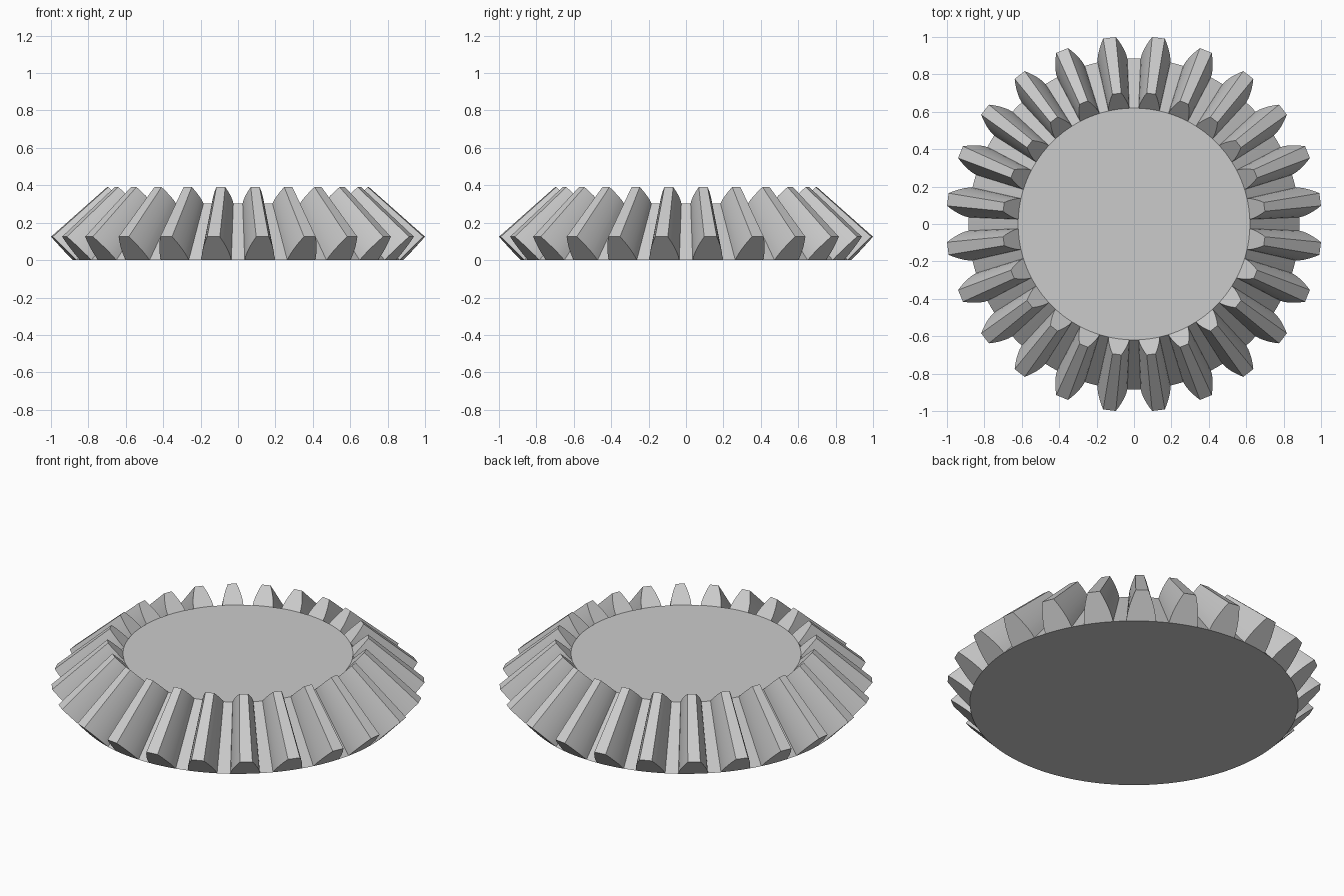
import bpy, bmesh, math
from mathutils import Vector, Matrix

cube = bpy.data.objects.get("Cube")
if cube:
    bpy.data.objects.remove(cube, do_unlink=True)

TEETH = 24
APEX = Vector((0, 0, 1.01))   # all tooth lines converge here
SHRINK = 0.7                  # small end relative to large end
ROOT_R, TIP_R, TIP_Z = 0.885, 1.004, 0.125
ROOT_HALF, TIP_HALF = 0.08, 0.034
STEPS = 6                     # segments along each flank
PITCH = math.tau / TEETH
HALF_ANGLE = math.asin(ROOT_HALF / ROOT_R)

steel = bpy.data.materials.new("grey steel")
steel.use_nodes = True
grey = (0.6, 0.6, 0.6, 1)
steel.diffuse_color = grey
steel.node_tree.nodes["Principled BSDF"].inputs["Base Color"].default_value = grey

bm = bmesh.new()


def add_pair(point):
    """Large-end vertex and its matching small-end vertex."""
    return bm.verts.new(point), bm.verts.new(APEX + (point - APEX) * SHRINK)


def arc(start, end, count):
    """Vertex pairs on the root circle, both ends included."""
    angles = [start + (end - start) * i / count for i in range(count + 1)]
    return [add_pair(Vector((-ROOT_R * math.sin(a), ROOT_R * math.cos(a), 0))) for a in angles]


def flank(side):
    """Curved flank from just above the root to the tip."""
    base_y = math.sqrt(ROOT_R ** 2 - ROOT_HALF ** 2)
    points = []
    for i in range(1, STEPS + 1):
        t = i / STEPS
        half = ROOT_HALF + (TIP_HALF - ROOT_HALF) * t ** 1.6
        points.append(Vector((side * half, base_y + (TIP_R - base_y) * t, TIP_Z * t)))
    return points


def bridge(pairs):
    for (a, b), (c, d) in zip(pairs, pairs[1:]):
        bm.faces.new((a, c, d, b))


# Teeth and the root strips between them
large_rim, small_rim = [], []
for n in range(TEETH):
    turn = Matrix.Rotation((n + 0.5) * PITCH, 3, 'Z')
    mid = (n + 0.5) * PITCH
    foot = arc(mid - HALF_ANGLE, mid + HALF_ANGLE, 4)
    gap = arc(mid + HALF_ANGLE, mid + PITCH - HALF_ANGLE, 2)
    right = [add_pair(turn @ p) for p in flank(1)]
    left = [add_pair(turn @ p) for p in flank(-1)]
    outline = [foot[0]] + right + left[::-1] + [foot[-1]]
    bridge(outline)
    bridge(gap)
    for end in (0, 1):
        bm.faces.new([p[end] for p in outline + foot[-2:0:-1]])
    large_rim += [p[0] for p in foot[:-1] + gap[:-1]]
    small_rim += [p[1] for p in foot[:-1] + gap[:-1]]

# Flat bottom and top discs
bm.faces.new(large_rim)
bm.faces.new(small_rim)

bmesh.ops.remove_doubles(bm, verts=bm.verts, dist=0.0005)
bmesh.ops.recalc_face_normals(bm, faces=bm.faces)
mesh = bpy.data.meshes.new("bevel_gear")
bm.to_mesh(mesh)
bm.free()
mesh.materials.append(steel)

gear = bpy.data.objects.new("bevel_gear", mesh)
bpy.context.collection.objects.link(gear)
bpy.context.view_layer.objects.active = gear
gear.select_set(True)
bpy.ops.object.shade_smooth_by_angle(angle=math.radians(25))
